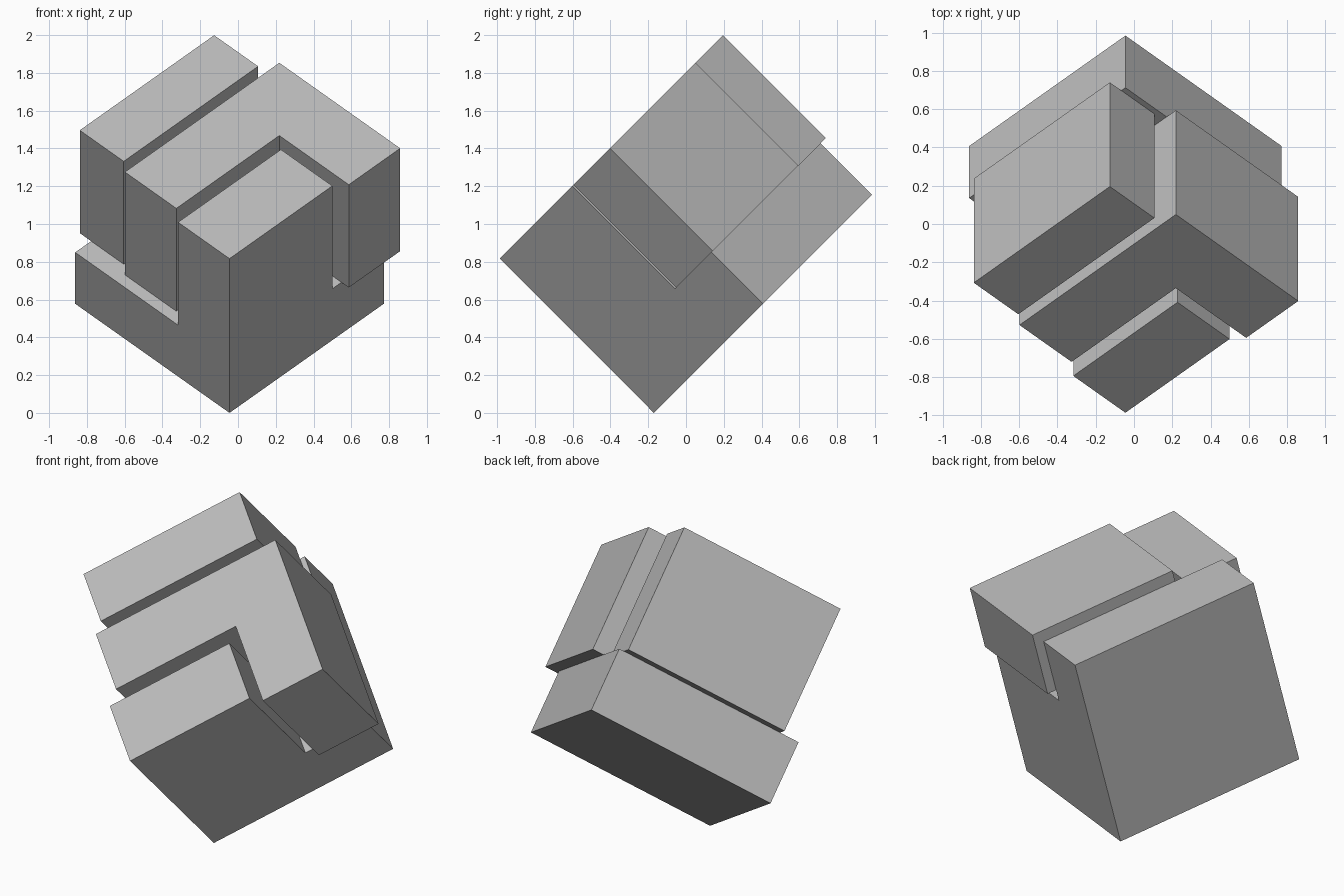
import bpy
import bmesh
from mathutils import Matrix, Vector

cube = bpy.data.objects.get("Cube")
if cube:
    bpy.data.objects.remove(cube, do_unlink=True)

SIDE = 1.155          # edge of the whole cube
STEP = SIDE / 3       # slab thickness

# Tilted frame: the cube balances on one corner
h = 0.5 ** 0.5
FRAME = Matrix.Translation((-0.045, -0.17, 0)) @ Matrix((
    (h, -h, 0, 0),
    (0.5, 0.5, -h, 0),
    (0.5, 0.5, h, 0),
    (0, 0, 0, 1)))

grey = bpy.data.materials.new("grey")
grey.use_nodes = True
colour = (0.5, 0.5, 0.5, 1)
grey.diffuse_color = colour
grey.node_tree.nodes["Principled BSDF"].inputs["Base Color"].default_value = colour


def prism(outline, low, high):
    """Extrude a flat outline between two heights."""
    bm = bmesh.new()
    face = bm.faces.new([bm.verts.new((u, v, low)) for u, v in outline])
    new = bmesh.ops.extrude_face_region(bm, geom=[face])["geom"]
    raised = [g for g in new if isinstance(g, bmesh.types.BMVert)]
    bmesh.ops.translate(bm, verts=raised, vec=(0, 0, high - low))
    if not any(f.normal.z < 0 and f.calc_center_median().z == low for f in bm.faces):
        if face.is_valid is False or len(bm.faces) < len(outline) + 2:
            bm.faces.new([v for v in bm.verts if v not in raised])
    bmesh.ops.recalc_face_normals(bm, faces=bm.faces)
    return bm


def rect(u0, u1, v0, v1):
    return [(u0, v0), (u1, v0), (u1, v1), (u0, v1)]


def finish(name, bm):
    bmesh.ops.recalc_face_normals(bm, faces=bm.faces)
    mesh = bpy.data.meshes.new(name)
    bm.to_mesh(mesh)
    bm.free()
    mesh.materials.append(grey)
    obj = bpy.data.objects.new(name, mesh)
    obj.matrix_world = FRAME
    bpy.context.collection.objects.link(obj)


# Base: a square slab with a column raised from one corner
col_u, col_v = 2 * STEP, STEP
bm = prism(rect(0, SIDE, 0, SIDE), 0, STEP)
for point, normal in (((col_u, 0, 0), (1, 0, 0)), ((0, col_v, 0), (0, 1, 0))):
    bmesh.ops.bisect_plane(bm, geom=bm.verts[:] + bm.edges[:] + bm.faces[:],
                           plane_co=point, plane_no=normal)
bm.normal_update()
corner = Vector((col_u / 2, col_v / 2, STEP))
top = min(bm.faces, key=lambda f: (f.calc_center_median() - corner).length)
new = bmesh.ops.extrude_face_region(bm, geom=[top])["geom"]
bmesh.ops.translate(bm, vec=(0, 0, SIDE - STEP),
                    verts=[g for g in new if isinstance(g, bmesh.types.BMVert)])
if top.is_valid:
    bm.faces.remove(top)
bmesh.ops.dissolve_limit(bm, angle_limit=0.01, verts=bm.verts, edges=bm.edges)
finish("base_with_column", bm)

# Angled block wrapping around the column
u0, u1, v0, v1 = 0.067, 1.223, -0.055, 0.85
ell = [(u0, v1), (u0, v1 - STEP), (u1 - STEP, v1 - STEP),
       (u1 - STEP, v0), (u1, v0), (u1, v1)]
finish("angled_block", prism(ell, STEP, SIDE))

# Straight bar behind the angled block
finish("straight_bar", prism(rect(0.119, 1.125, 0.911, 1.24), STEP, SIDE))
